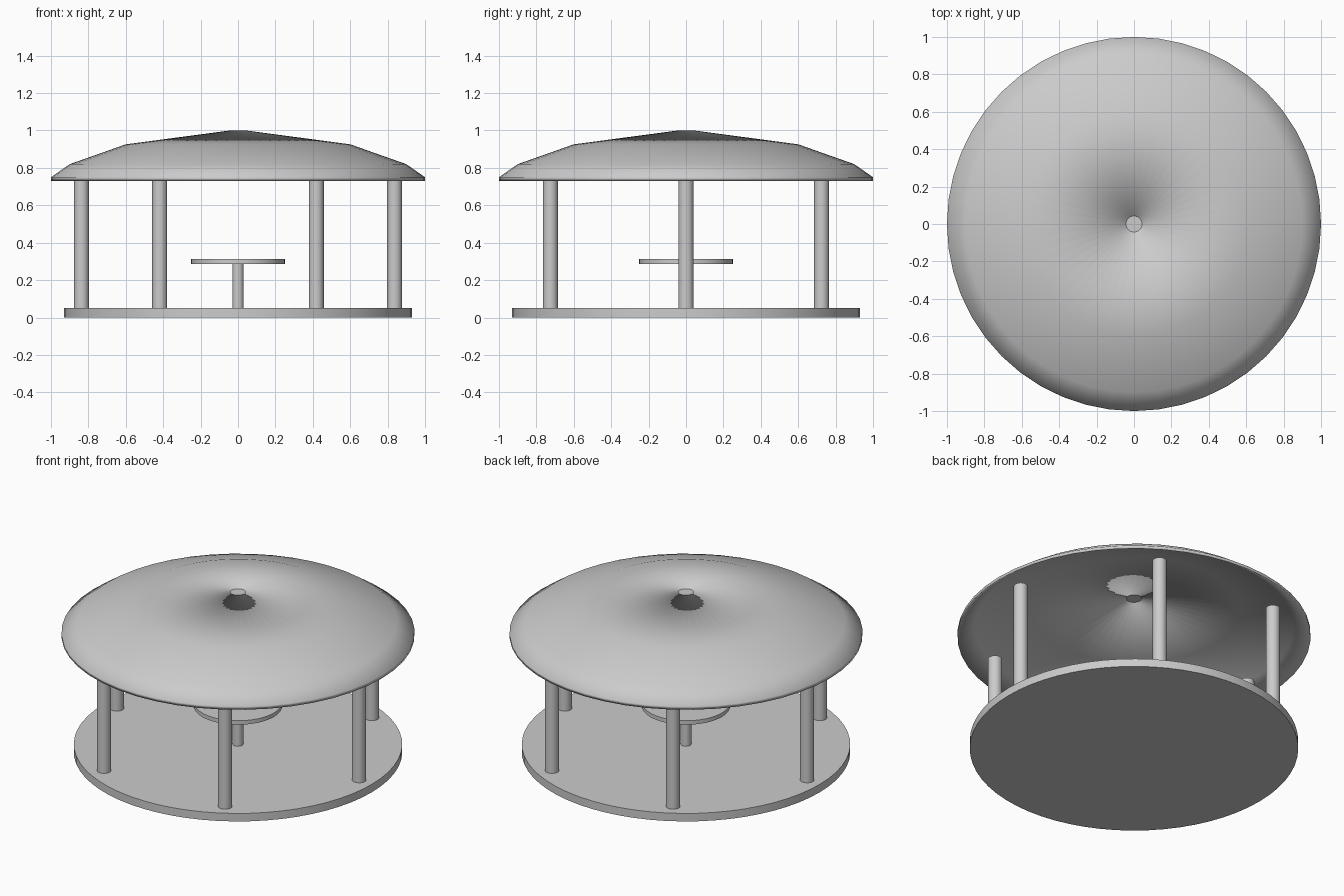
import bpy, bmesh, math

cube = bpy.data.objects.get("Cube")
if cube:
    bpy.data.objects.remove(cube, do_unlink=True)

grey = bpy.data.materials.new("light_grey")
grey.use_nodes = True
colour = (0.6, 0.6, 0.6, 1)
grey.diffuse_color = colour
grey.node_tree.nodes["Principled BSDF"].inputs["Base Color"].default_value = colour


def cylinder(name, radius, bottom, top, x=0, y=0, sides=32):
    """Upright cylinder with smooth sides and sharp caps."""
    bpy.ops.mesh.primitive_cylinder_add(
        vertices=sides, radius=radius, depth=top - bottom,
        location=(x, y, (bottom + top) / 2))
    obj = bpy.context.object
    obj.name = name
    obj.data.materials.append(grey)
    bpy.ops.object.shade_smooth_by_angle(angle=math.radians(40))
    return obj


def lathe(name, profile, sides):
    """Spin a closed (radius, height) profile around the z axis."""
    bm = bmesh.new()
    rings = []
    for i in range(sides):
        a = math.tau * i / sides
        rings.append([bm.verts.new((r * math.cos(a), r * math.sin(a), z))
                      for r, z in profile])
    n = len(profile)
    for i, ring in enumerate(rings):
        following = rings[(i + 1) % sides]
        for j in range(n):
            k = (j + 1) % n
            bm.faces.new((ring[j], following[j], following[k], ring[k]))
    bmesh.ops.recalc_face_normals(bm, faces=bm.faces)
    for face in bm.faces:
        face.smooth = True
    mesh = bpy.data.meshes.new(name)
    bm.to_mesh(mesh)
    bm.free()
    mesh.materials.append(grey)
    obj = bpy.data.objects.new(name, mesh)
    bpy.context.collection.objects.link(obj)
    return obj


# Round floor
cylinder("floor", 0.93, 0, 0.05, sides=64)

# Six posts in a ring
for i in range(6):
    a = math.tau * i / 6
    cylinder(f"post_{i + 1}", 0.04, 0.05, 0.75,
             0.837 * math.cos(a), 0.837 * math.sin(a))

# Central table
cylinder("table_leg", 0.03, 0.05, 0.29)
cylinder("table_top", 0.25, 0.287, 0.312, sides=48)

# Thin domed roof shell and the plug that closes its centre
outer = [(0.043, 1.0), (0.6, 0.926), (0.9, 0.82), (1.0, 0.75)]
inner = [(r, z - 0.02) for r, z in reversed(outer)]
lathe("roof", outer + inner, 48)
cylinder("roof_plug", 0.043, 0.98, 1.0, sides=48)
